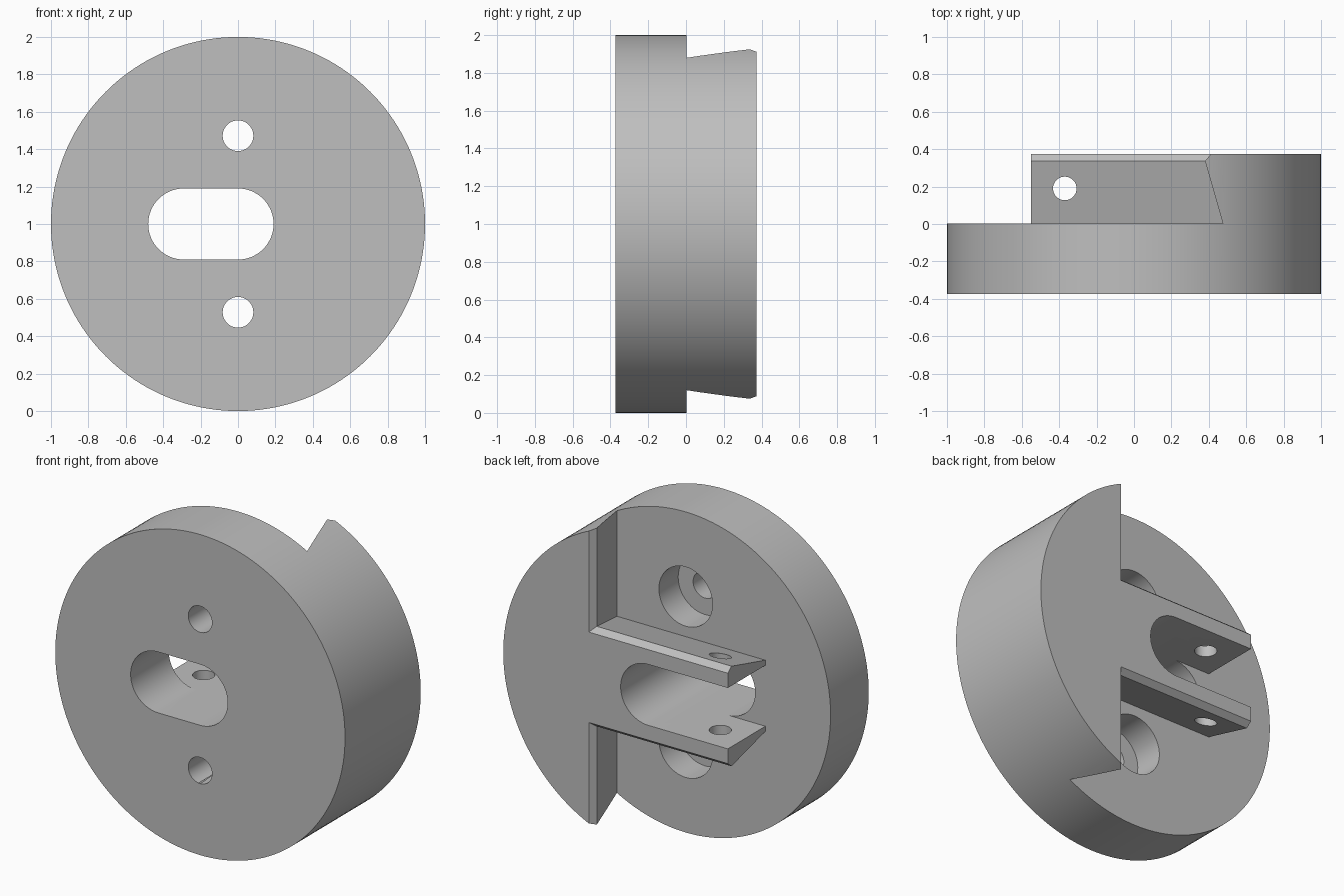
import bpy, bmesh, math
from mathutils import Vector

old = bpy.data.objects.get("Cube")
if old:
    bpy.data.objects.remove(old, do_unlink=True)

grey = bpy.data.materials.new("plain grey")
grey.use_nodes = True
colour = (0.52, 0.52, 0.52, 1)
grey.diffuse_color = colour
grey.node_tree.nodes["Principled BSDF"].inputs["Base Color"].default_value = colour

BACK = 0.373          # half of the total depth
FLOOR = 0.003         # back face of the disc
SLOT_R = 0.19
HOLE_Z = 0.472        # screw hole distance from the centre


def prism(name, points, lo, hi, axis):
    """Extrude a 2D profile along the given axis."""
    def place(p, t):
        a, b = p
        return Vector({"x": (t, a, b), "y": (a, t, b), "z": (a, b, t)}[axis])
    bm = bmesh.new()
    face = bm.faces.new([bm.verts.new(place(p, lo)) for p in points])
    new = bmesh.ops.extrude_face_region(bm, geom=[face])["geom"]
    shift = place((0, 0), hi - lo)
    bmesh.ops.translate(bm, vec=shift, verts=[v for v in new if isinstance(v, bmesh.types.BMVert)])
    bmesh.ops.recalc_face_normals(bm, faces=bm.faces)
    mesh = bpy.data.meshes.new(name)
    bm.to_mesh(mesh)
    bm.free()
    mesh.materials.append(grey)
    obj = bpy.data.objects.new(name, mesh)
    bpy.context.collection.objects.link(obj)
    return obj


def arc(cx, cy, r, start, end, n):
    return [(cx + r * math.cos(start + (end - start) * i / n),
             cy + r * math.sin(start + (end - start) * i / n)) for i in range(n + 1)]


def circle(cx, cy, r, n=48):
    return arc(cx, cy, r, 0, math.tau, n)[:-1]


def slot(left, right):
    h = math.pi / 2
    return arc(right, 1, SLOT_R, -h, h, 32) + arc(left, 1, SLOT_R, h, 3 * h, 32)


def combine(target, tool, operation="DIFFERENCE"):
    """Apply a boolean and remove the tool."""
    mod = target.modifiers.new("combine", "BOOLEAN")
    mod.operation = operation
    mod.solver = "EXACT"
    mod.object = tool
    bpy.context.view_layer.objects.active = target
    bpy.ops.object.modifier_apply(modifier=mod.name)
    bpy.data.objects.remove(tool, do_unlink=True)


# Round body, with an undercut and chamfered step left standing on one side
body = prism("mount_body", circle(0, 1, 1, 160), -BACK, BACK, "y")
step = [(-2, FLOOR), (0.475, FLOOR), (0.38, 0.337), (0.41, BACK), (0.41, 1), (-2, 1)]
combine(body, prism("step_cutter", step, -1, 3, "z"))

# Slot and counterbored screw holes
combine(body, prism("slot_cutter", slot(-0.29, 0), -1, FLOOR + 0.1, "y"))
for side in (-1, 1):
    z = 1 + side * HOLE_Z
    combine(body, prism("screw_hole", circle(0, z, 0.082), -1, 1, "y"))
    combine(body, prism("counterbore", circle(0, z, 0.185), FLOOR - 0.19, FLOOR + 0.01, "y"))

# Dovetail rail, split into two arms by the slot
half = [(FLOOR, 0.222), (0.337, 0.312), (BACK, 0.282)]
profile = [(y, 1 + d) for y, d in half] + [(y, 1 - d) for y, d in reversed(half)]
rail = prism("dovetail_rail", profile, -0.55, 0.6, "x")
combine(rail, prism("arm_gap", slot(-1, 0), -1, 1, "y"))
combine(rail, prism("cross_hole", circle(-0.37, 0.19, 0.063), 0, 2, "z"))
combine(body, rail, "UNION")

# Smooth the round walls and keep the edges crisp
bpy.ops.object.select_all(action="DESELECT")
body.select_set(True)
bpy.context.view_layer.objects.active = body
bpy.ops.object.shade_smooth_by_angle(angle=math.radians(12))
